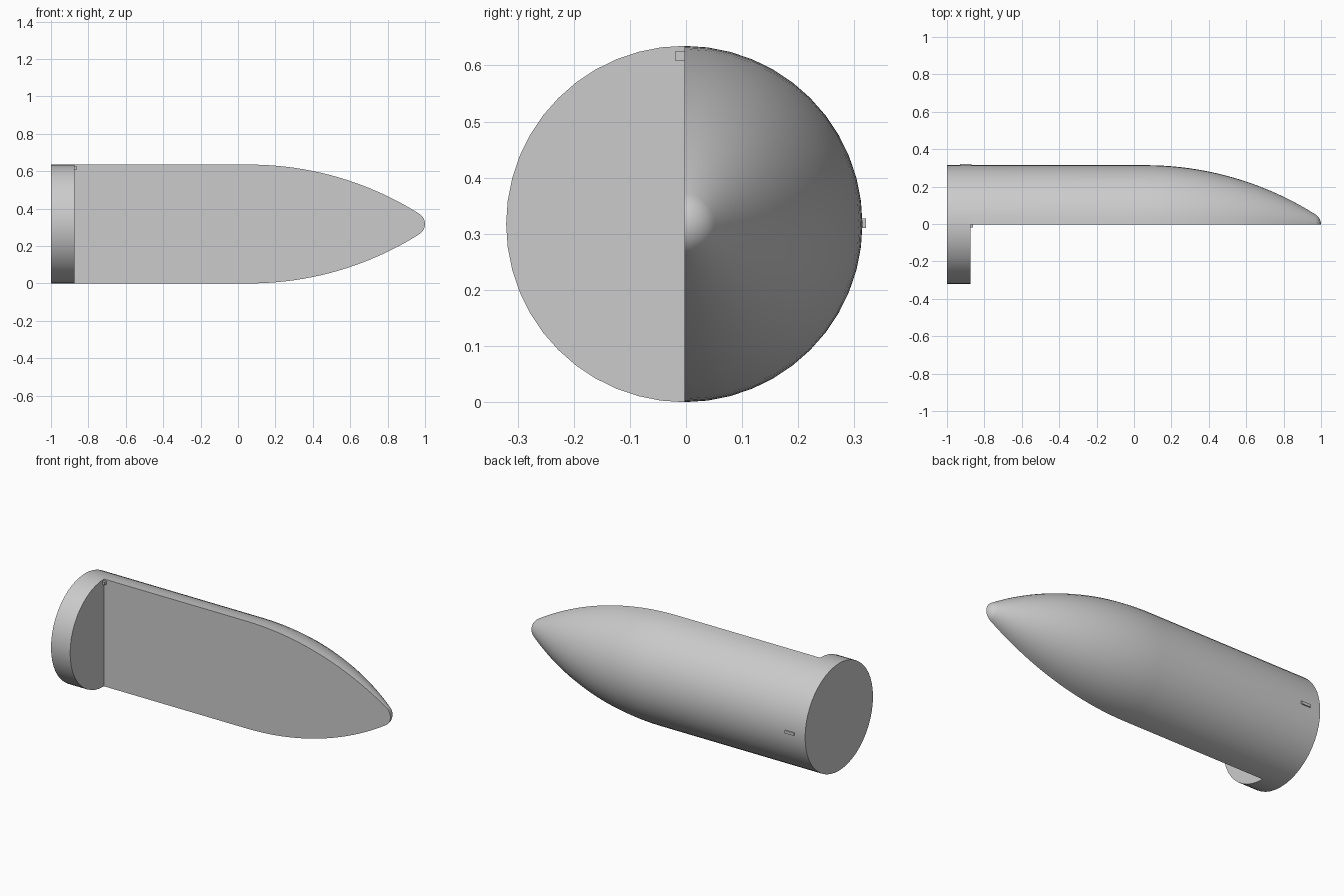
import bpy, bmesh, math

if "Cube" in bpy.data.objects:
    bpy.data.objects.remove(bpy.data.objects["Cube"])

R, YC, ZC = 0.3175, -0.003, 0.3175   # body radius and axis position
XB = -0.875                          # front of the base disc
N = 24                               # segments per half turn

grey = bpy.data.materials.new("light grey")
grey.diffuse_color = (0.6, 0.6, 0.6, 1)
grey.use_nodes = True
grey.node_tree.nodes["Principled BSDF"].inputs["Base Color"].default_value = grey.diffuse_color


def finish(bm, name):
    bmesh.ops.recalc_face_normals(bm, faces=bm.faces[:])
    mesh = bpy.data.meshes.new(name)
    bm.to_mesh(mesh)
    bm.free()
    mesh.materials.append(grey)
    ob = bpy.data.objects.new(name, mesh)
    bpy.context.collection.objects.link(ob)
    bpy.ops.object.select_all(action='DESELECT')
    bpy.context.view_layer.objects.active = ob
    ob.select_set(True)
    bpy.ops.object.shade_smooth_by_angle(angle=math.radians(35))
    return ob


def ring(bm, x, r, count):
    # angle 0 at the top, going round through +y
    return [bm.verts.new((x, YC + r * math.sin(math.pi * i / N),
                          ZC + r * math.cos(math.pi * i / N))) for i in range(count)]


# base disc: full round, front cap only on the exposed half
bm = bmesh.new()
back, front = ring(bm, -1, R, 2 * N), ring(bm, XB, R, 2 * N)
for i in range(2 * N):
    j = (i + 1) % (2 * N)
    bm.faces.new((back[i], back[j], front[j], front[i]))
bm.faces.new(back)
bm.faces.new(front[N:] + front[:1])
finish(bm, "base_disc")

# half shell: straight wall, long curved nose, small round tip
X0, RS = 0.06, 0.064
CX = 1 - RS                                   # tip sphere centre
A = R - RS                                    # nose arc tangent to the tip sphere
L = CX - X0
RA = (L * L + A * A) / (2 * A) + RS           # nose arc radius
theta = math.asin(L / (RA - RS))
profile = [(XB, R)]
profile += [(X0 + RA * math.sin(theta * k / 20), R - RA + RA * math.cos(theta * k / 20))
            for k in range(21)]
profile += [(CX + RS * math.sin(t), RS * math.cos(t))
            for t in (theta + (math.pi / 2 - theta) * k / 8 for k in range(1, 8))]

bm = bmesh.new()
rings = [ring(bm, x, r, N + 1) for x, r in profile]
tip = bm.verts.new((1, YC, ZC))
for a, b in zip(rings, rings[1:]):
    for i in range(N):
        bm.faces.new((a[i], a[i + 1], b[i + 1], b[i]))
for i in range(N):
    bm.faces.new((rings[-1][i], rings[-1][i + 1], tip))
bm.faces.new([r[0] for r in rings] + [tip] + [r[N] for r in reversed(rings)])
finish(bm, "half_shell")


def box(name, lo, hi):
    bm = bmesh.new()
    bmesh.ops.create_cube(bm, size=1)
    for v in bm.verts:
        v.co = [l + (c + 0.5) * (h - l) for c, l, h in zip(v.co, lo, hi)]
    finish(bm, name)


# small lug in the step and small key on the curved side
box("step_lug", (-0.876, -0.019, 0.608), (-0.86, -0.002, 0.626))
box("side_key", (-0.93, 0.305, 0.31), (-0.87, 0.3205, 0.327))
